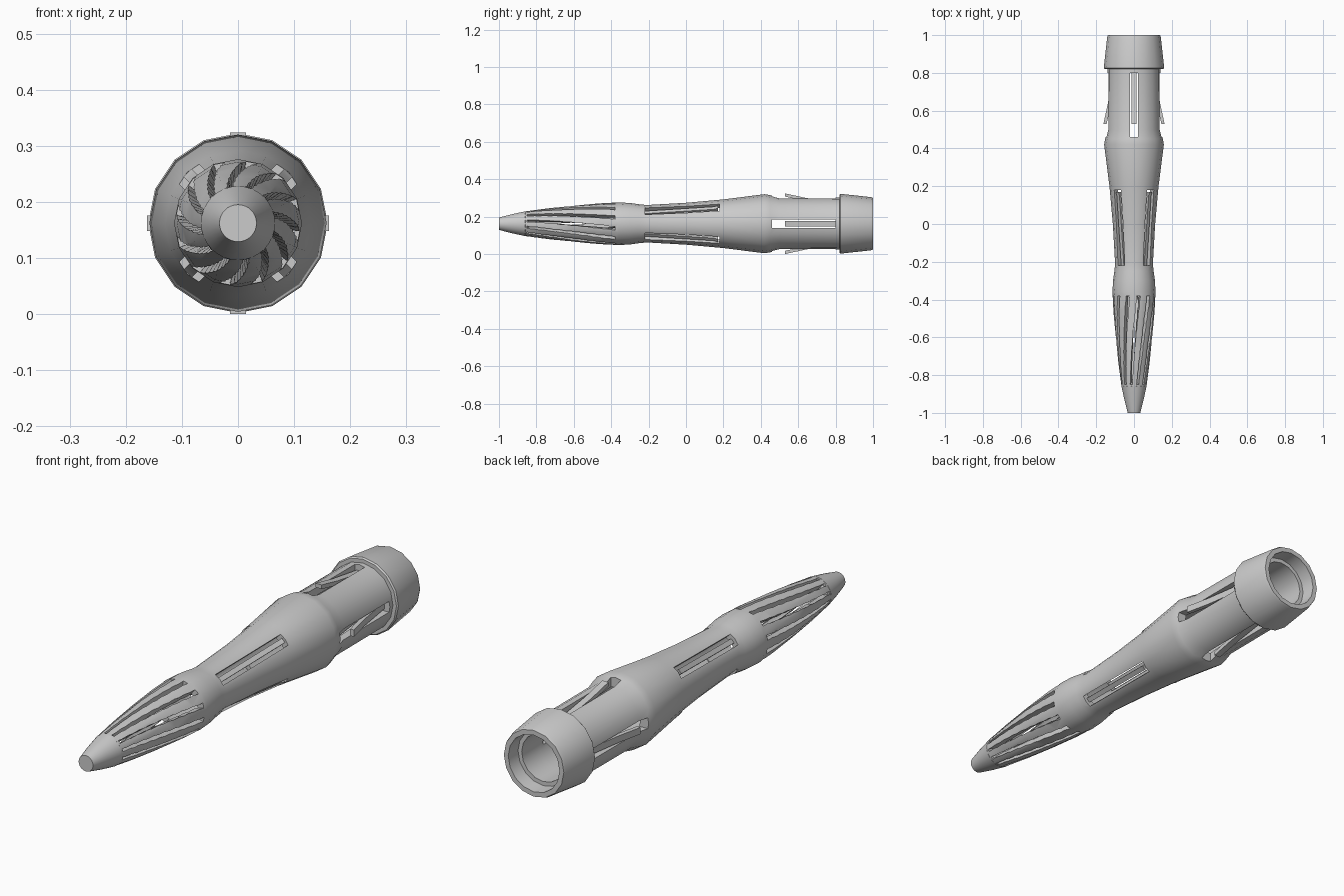
import bpy, bmesh, math
from mathutils import Matrix, Vector

AXIS_Z = 0.162
cube = bpy.data.objects.get("Cube")
if cube:
    bpy.data.objects.remove(cube, do_unlink=True)

grey = bpy.data.materials.new("plain grey")
grey.use_nodes = True
colour = (0.6, 0.6, 0.6, 1)
grey.diffuse_color = colour
grey.node_tree.nodes["Principled BSDF"].inputs["Base Color"].default_value = colour


def point(r, angle, y):
    """Angle runs from the top towards +x."""
    return Vector((r * math.sin(angle), y, r * math.cos(angle)))


def make(name, bm):
    bmesh.ops.recalc_face_normals(bm, faces=bm.faces)
    mesh = bpy.data.meshes.new(name)
    bm.to_mesh(mesh)
    bm.free()
    mesh.materials.append(grey)
    obj = bpy.data.objects.new(name, mesh)
    obj.location.z = AXIS_Z
    bpy.context.collection.objects.link(obj)
    return obj


def activate(obj):
    bpy.ops.object.select_all(action='DESELECT')
    obj.select_set(True)
    bpy.context.view_layer.objects.active = obj


def lathe(name, profile, sides, closed):
    bm = bmesh.new()
    rings = [[bm.verts.new(point(r, math.tau * i / sides, y)) for i in range(sides)]
             for y, r in profile]
    pairs = list(zip(rings, rings[1:]))
    if closed:
        pairs.append((rings[-1], rings[0]))
    else:
        bm.faces.new(rings[0])
        bm.faces.new(rings[-1])
    for a, b in pairs:
        for i in range(sides):
            j = (i + 1) % sides
            bm.faces.new((a[i], a[j], b[j], b[i]))
    return make(name, bm)


def extrude_profile(bm, profile, width, angle):
    """Add a (y, radius) outline as a plate of given width, turned about the axis."""
    turn = Matrix.Rotation(angle, 3, 'Y')
    left, right = [[bm.verts.new(turn @ Vector((s * width / 2, y, r))) for y, r in profile]
                   for s in (-1, 1)]
    bm.faces.new(left)
    bm.faces.new(right)
    for i in range(len(profile)):
        j = (i + 1) % len(profile)
        bm.faces.new((left[i], left[j], right[j], right[i]))


def plates(name, profile, width, start):
    bm = bmesh.new()
    for k in range(4):
        extrude_profile(bm, profile, width, start + k * math.pi / 2)
    return make(name, bm)


def swirl_cutters(count, y0, y1, twist, half, steps=8):
    """Bars that turn about the axis as they run back."""
    bm = bmesh.new()
    for k in range(count):
        sections = []
        for s in range(steps + 1):
            t = s / steps
            a = math.tau * k / count + twist * (t - 0.5)
            y = y0 + (y1 - y0) * t
            sections.append([bm.verts.new(point(r, a + d, y)) for r, d in
                             ((0.02, -half), (0.2, -half), (0.2, half), (0.02, half))])
        bm.faces.new(sections[0])
        bm.faces.new(sections[-1])
        for a, b in zip(sections, sections[1:]):
            for i in range(4):
                j = (i + 1) % 4
                bm.faces.new((a[i], a[j], b[j], b[i]))
    return make("swirl_cutter", bm)


def cut(obj, cutter):
    cutter.hide_render = True
    mod = obj.modifiers.new("cut", 'BOOLEAN')
    mod.operation = 'DIFFERENCE'
    mod.solver = 'EXACT'
    mod.object = cutter
    activate(obj)
    bpy.ops.object.modifier_apply(modifier=mod.name)
    bpy.data.objects.remove(cutter, do_unlink=True)


def slot(y0, y1):
    return [(y0, 0.04), (y1, 0.04), (y1, 0.25), (y0, 0.25)]


# Hollow body: outer outline front to back, then the bore back to front
outer = [(-0.86, 0.066), (-0.74, 0.082), (-0.6, 0.097), (-0.46, 0.109), (-0.36, 0.114),
         (-0.3, 0.111), (-0.25, 0.104), (-0.21, 0.1), (0, 0.112), (0.2, 0.13),
         (0.42, 0.158), (0.45, 0.153), (0.5, 0.14), (0.83, 0.139)]
bore = [(0.83, 0.1), (0.5, 0.108), (0.42, 0.115), (0.2, 0.1), (-0.21, 0.072),
        (-0.36, 0.086), (-0.6, 0.068), (-0.86, 0.035)]
body = lathe("body_shell", outer + bore, 16, True)

# Swirled nose slots, four diagonal waist slots, four straight rear slots
cut(body, swirl_cutters(12, -0.85, -0.38, math.radians(26), math.radians(5.5)))
cut(body, plates("waist_cutter", slot(-0.22, 0.18), 0.05, math.pi / 4))
cut(body, plates("rear_cutter", slot(0.46, 0.8), 0.045, 0))

# Solid nose tip
tip = lathe("nose_tip", [(-1, 0.033), (-0.93, 0.051), (-0.86, 0.066), (-0.84, 0.05)], 32, False)

# Stepped rear collar
collar = lathe("rear_collar", [(0.82, 0.155), (0.826, 0.16), (0.99, 0.142), (1, 0.138),
                               (1, 0.118), (0.94, 0.115), (0.94, 0.098), (0.82, 0.1)], 16, True)

# Thin spring tongues inside the waist slots
waist = plates("waist_tongues", [(-0.24, 0.084), (0.15, 0.119), (0.17, 0.127),
                                 (0.17, 0.108), (-0.24, 0.074)], 0.02, math.pi / 4)

# Barbed clips that stand out of the rear slots
clips = plates("rear_clips", [(0.53, 0.162), (0.64, 0.138), (0.81, 0.112), (0.81, 0.1),
                              (0.63, 0.122), (0.53, 0.145)], 0.028, 0)

for obj in (body, tip, collar, waist, clips):
    activate(obj)
    bpy.ops.object.shade_smooth_by_angle(angle=math.radians(30))
